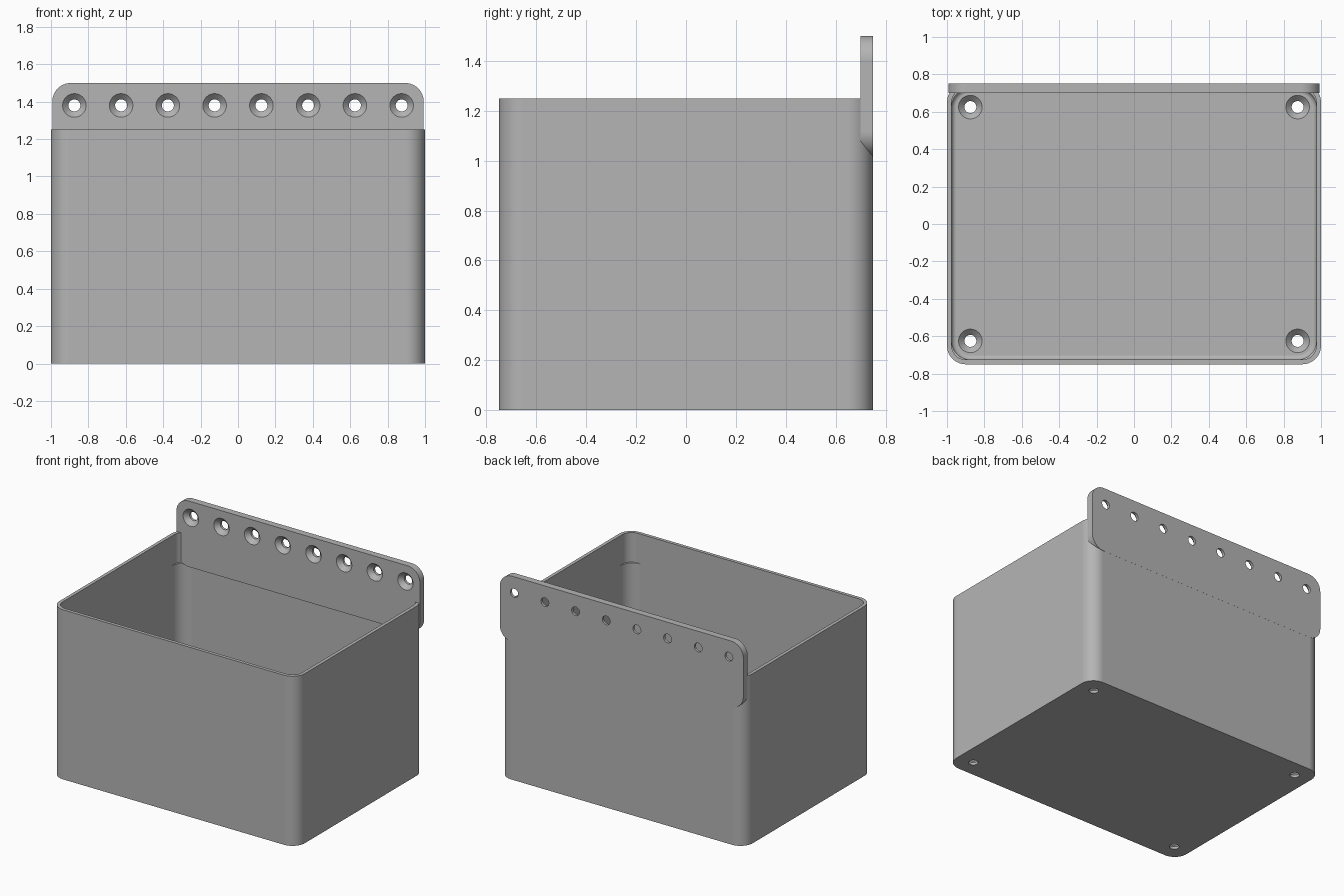
import bpy, bmesh, math
from mathutils import Matrix, Vector

cube = bpy.data.objects.get("Cube")
if cube:
    bpy.data.objects.remove(cube, do_unlink=True)

grey = bpy.data.materials.new("plain grey")
grey.use_nodes = True
colour = (0.46, 0.46, 0.46, 1)
grey.diffuse_color = colour
grey.node_tree.nodes["Principled BSDF"].inputs["Base Color"].default_value = colour


def rounded_ring(hx, hy, radius, z, steps=12):
    """Points around a rounded rectangle at height z."""
    pts = []
    for corner, (sx, sy) in enumerate([(1, 1), (-1, 1), (-1, -1), (1, -1)]):
        for i in range(steps + 1):
            a = math.pi / 2 * (corner + i / steps)
            pts.append(Vector((sx * (hx - radius) + radius * math.cos(a),
                               sy * (hy - radius) + radius * math.sin(a), z)))
    return pts


def circle_ring(radius, z, sides=40):
    return [Vector((radius * math.cos(2 * math.pi * i / sides),
                    radius * math.sin(2 * math.pi * i / sides), z)) for i in range(sides)]


def loft(bm, rings, matrix=Matrix()):
    """Skin successive rings and cap both ends."""
    loops = [[bm.verts.new(matrix @ p) for p in ring] for ring in rings]
    for lower, upper in zip(loops, loops[1:]):
        for i in range(len(lower)):
            j = (i + 1) % len(lower)
            bm.faces.new((lower[i], lower[j], upper[j], upper[i]))
    bm.faces.new(loops[0][::-1])
    bm.faces.new(loops[-1])


def make_object(name, bm):
    bmesh.ops.recalc_face_normals(bm, faces=bm.faces)
    mesh = bpy.data.meshes.new(name)
    bm.to_mesh(mesh)
    bm.free()
    obj = bpy.data.objects.new(name, mesh)
    bpy.context.collection.objects.link(obj)
    mesh.materials.append(grey)
    return obj


def drill(obj, name, matrices):
    """Cut countersunk screw holes; local +z points out of the countersunk face."""
    bm = bmesh.new()
    for m in matrices:
        loft(bm, [circle_ring(0.032, -0.1), circle_ring(0.032, -0.031),
                  circle_ring(0.063, 0), circle_ring(0.063, 0.02)], m)
    cutter = make_object(name, bm)
    cutter.hide_render = True
    mod = obj.modifiers.new("holes", 'BOOLEAN')
    mod.object = cutter
    mod.operation = 'DIFFERENCE'
    mod.solver = 'EXACT'
    bpy.ops.object.select_all(action='DESELECT')
    obj.select_set(True)
    bpy.context.view_layer.objects.active = obj
    bpy.ops.object.modifier_apply(modifier=mod.name)
    bpy.data.objects.remove(cutter, do_unlink=True)
    bpy.ops.object.shade_smooth_by_angle(angle=math.radians(30))
    weighted = obj.modifiers.new("flat face normals", 'WEIGHTED_NORMAL')
    weighted.keep_sharp = True


# Open box: outer shell, rim, corner ledge, inner walls and filleted floor
W, D, H, R = 1.0, 0.75, 1.25, 0.1
WALL, FLOOR, FILLET = 0.025, 0.05, 0.025
ix, iy = W - WALL, D - WALL
rings = [rounded_ring(W, D, R, 0), rounded_ring(W, D, R, H),
         rounded_ring(ix, iy, R - WALL, H), rounded_ring(ix, iy, R - WALL, 1.032),
         rounded_ring(ix, iy, R, 1.03)]
for k in range(7):
    a = math.pi / 2 * k / 6
    inset = FILLET * (1 - math.cos(a))
    rings.append(rounded_ring(ix - inset, iy - inset, R - inset,
                              FLOOR + FILLET * (1 - math.sin(a))))
bm = bmesh.new()
loft(bm, rings)
box = make_object("box", bm)
drill(box, "floor_hole_cutter",
      [Matrix.Translation((sx * 0.875, sy * 0.625, FLOOR)) for sx in (-1, 1) for sy in (-1, 1)])

# Mounting plate: upright rounded slab with a row of screw holes
upright = Matrix.Rotation(math.pi / 2, 4, 'X')
BOTTOM, TOP, THICK = 1.015, 1.5, 0.05
place = Matrix.Translation((0, D + 0.0005, (BOTTOM + TOP) / 2)) @ upright
bm = bmesh.new()
half = (TOP - BOTTOM) / 2
loft(bm, [rounded_ring(0.993, half, R, 0), rounded_ring(0.993, half, R, THICK)], place)
plate = make_object("mounting_plate", bm)
drill(plate, "plate_hole_cutter",
      [Matrix.Translation((-0.875 + 0.25 * i, D - THICK + 0.0005, 1.38)) @ upright for i in range(8)])
